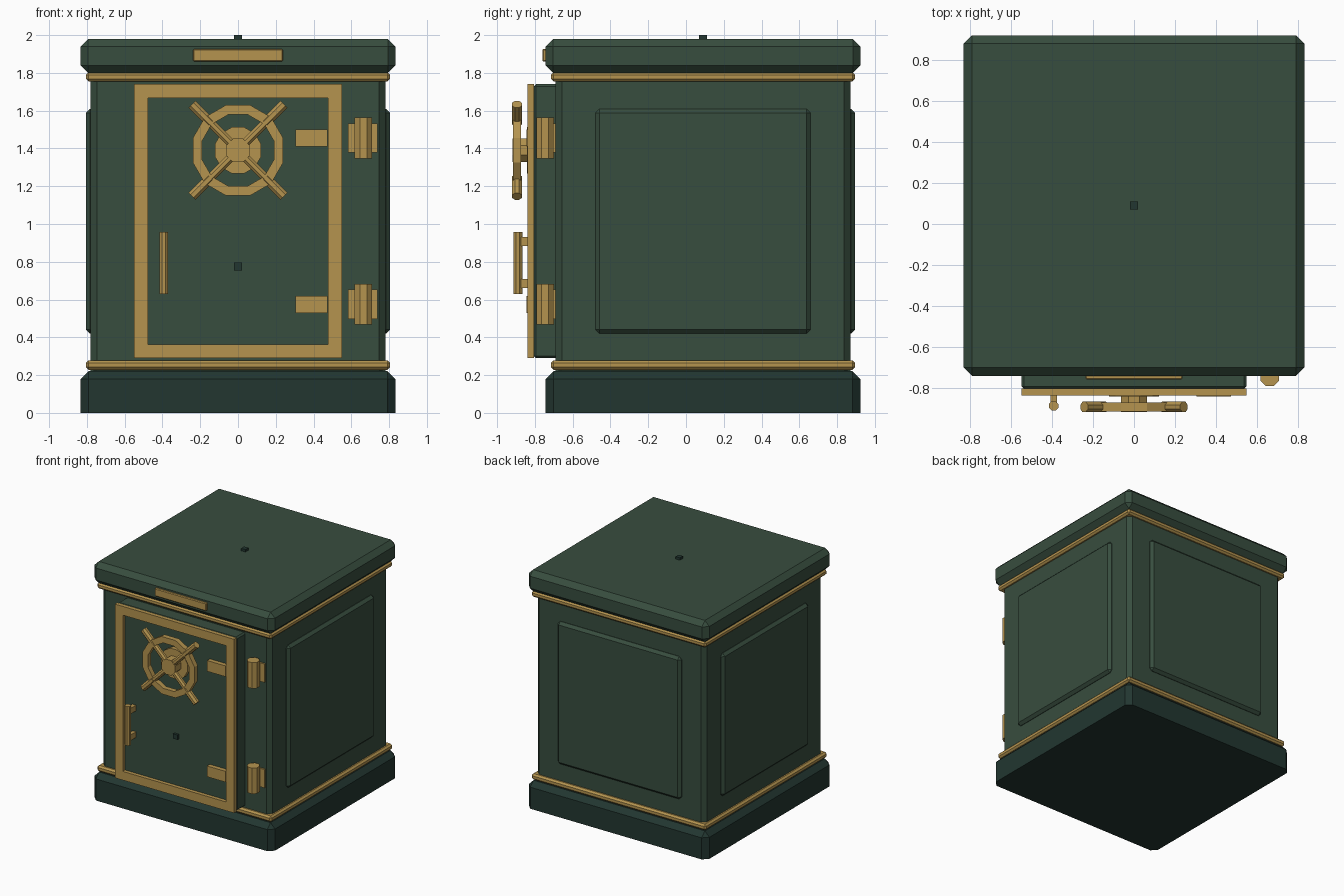
import bpy, bmesh, math
from mathutils import Matrix, Vector

cube = bpy.data.objects.get("Cube")
if cube:
    bpy.data.objects.remove(cube, do_unlink=True)


def material(name, rgb):
    mat = bpy.data.materials.new(name)
    mat.use_nodes = True
    mat.diffuse_color = (*rgb, 1)
    mat.node_tree.nodes["Principled BSDF"].inputs["Base Color"].default_value = (*rgb, 1)
    return mat


GREEN = material("dark green paint", (0.039, 0.075, 0.049))
DARK = material("deep green base", (0.016, 0.037, 0.030))
BRASS = material("brass", (0.46, 0.295, 0.078))
MID = 0.09       # depth centre of the cabinet
DOOR = -0.807    # front of the door


def finish(name, bm, mat):
    bmesh.ops.recalc_face_normals(bm, faces=bm.faces[:])
    mesh = bpy.data.meshes.new(name)
    bm.to_mesh(mesh)
    bm.free()
    mesh.materials.append(mat)
    obj = bpy.data.objects.new(name, mesh)
    bpy.context.collection.objects.link(obj)
    return obj


def box(name, x, y, z, mat, bevel=0, flat_bottom=False):
    """Box between (low, high) pairs, with optional chamfered edges."""
    lo, hi = Vector((x[0], y[0], z[0])), Vector((x[1], y[1], z[1]))
    bm = bmesh.new()
    bmesh.ops.create_cube(bm, size=1, matrix=Matrix.Translation((lo + hi) / 2)
                          @ Matrix.Diagonal((*(hi - lo), 1)))
    if bevel:
        edges = [e for e in bm.edges
                 if not (flat_bottom and all(v.co.z < lo.z + 1e-4 for v in e.verts))]
        bmesh.ops.bevel(bm, geom=edges, offset=bevel, segments=1, affect='EDGES')
    return finish(name, bm, mat)


def slab(name, half, z, mat, bevel, **kw):
    """Square course centred on the cabinet."""
    return box(name, (-half, half), (MID - half, MID + half), z, mat, bevel, **kw)


def rod(name, a, b, radius, mat, sides=8):
    """Prism from a to b with flats facing the axes."""
    a, b = Vector(a), Vector(b)
    bm = bmesh.new()
    turn = (b - a).to_track_quat('Z', 'Y').to_matrix().to_4x4()
    bmesh.ops.create_cone(bm, cap_ends=True, segments=sides, radius1=radius, radius2=radius,
                          depth=(b - a).length,
                          matrix=Matrix.Translation((a + b) / 2) @ turn
                          @ Matrix.Rotation(math.pi / sides, 4, 'Z'))
    return finish(name, bm, mat)


# Cabinet courses
slab("base", 0.833, (0, 0.222), DARK, 0.042, flat_bottom=True)
slab("body", 0.78, (0.19, 1.83), GREEN, 0.033)
slab("lid", 0.833, (1.8, 1.98), GREEN, 0.04)
slab("lower_trim", 0.805, (0.228, 0.278), BRASS, 0.014)
slab("upper_trim", 0.805, (1.754, 1.803), BRASS, 0.014)

# Raised panels on sides and back
for side, sx in (("left", 1), ("right", -1)):
    box(side + "_panel", sorted((sx * 0.74, sx * 0.806)), (MID - 0.57, MID + 0.57),
        (0.42, 1.61), GREEN, 0.022)
box("back_panel", (-0.57, 0.57), (0.83, 0.896), (0.42, 1.61), GREEN, 0.022)

# Door slab and its brass border
box("door", (-0.55, 0.55), (DOOR, -0.67), (0.29, 1.74), GREEN, 0.012)
bm = bmesh.new()
outer, inner = [[bm.verts.new((sx * (0.55 - m), DOOR + 0.002, 1.015 + sz * (0.725 - m)))
                 for sx, sz in ((-1, -1), (1, -1), (1, 1), (-1, 1))] for m in (0, 0.073)]
for i in range(4):
    j = (i + 1) % 4
    bm.faces.new((outer[i], outer[j], inner[j], inner[i]))
front = bmesh.ops.extrude_face_region(bm, geom=bm.faces[:])["geom"]
bmesh.ops.translate(bm, vec=(0, -0.033, 0),
                    verts=[g for g in front if isinstance(g, bmesh.types.BMVert)])
finish("door_border", bm, BRASS)

# Hand wheel
WHEEL, WY = 1.39, -0.895
rod("wheel_plate", (0, DOOR + 0.01, WHEEL), (0, -0.843, WHEEL), 0.127, BRASS, 12)
rod("wheel_shaft", (0, -0.83, WHEEL), (0, WY - 0.024, WHEEL), 0.068, BRASS)
bm = bmesh.new()
start = Matrix.Rotation(math.pi / 12, 3, 'Y')
ring = [bm.verts.new(start @ Vector((r, WY + d, 0)))
        for r, d in ((0.248, -0.021), (0.248, 0.021), (0.196, 0.021), (0.196, -0.021))]
edges = [bm.edges.new((ring[i], ring[(i + 1) % 4])) for i in range(4)]
bmesh.ops.spin(bm, geom=ring + edges, cent=(0, 0, 0), axis=(0, 1, 0),
               angle=math.tau, steps=12, use_merge=True)
bmesh.ops.remove_doubles(bm, verts=bm.verts[:], dist=0.0005)
bmesh.ops.translate(bm, vec=(0, 0, WHEEL), verts=bm.verts[:])
finish("wheel_rim", bm, BRASS)
for i in range(4):
    angle = math.pi / 4 + i * math.pi / 2
    way = Vector((math.cos(angle), 0, math.sin(angle)))
    hub = Vector((0, WY, WHEEL))
    rod(f"wheel_spoke_{i + 1}", hub, hub + way * 0.22, 0.024, BRASS)
    rod(f"wheel_grip_{i + 1}", hub + way * 0.205, hub + way * 0.345, 0.028, BRASS)

# Pull handle
rod("pull_bar", (-0.393, -0.89, 0.63), (-0.393, -0.89, 0.957), 0.025, BRASS)
for name, z in (("lower", 0.685), ("upper", 0.907)):
    box(name + "_pull_post", (-0.409, -0.377), (-0.885, DOOR + 0.01), (z - 0.024, z + 0.024), BRASS)

# Hinges and door straps
for name, z in (("lower", 0.575), ("upper", 1.455)):
    box(name + "_strap", (0.305, 0.475), (-0.844, DOOR + 0.01), (z - 0.045, z + 0.045), BRASS)
    box(name + "_hinge_leaf", (0.583, 0.738), (-0.704, -0.68), (z - 0.077, z + 0.077), BRASS)
    rod(name + "_hinge_barrel", (0.664, -0.746, z - 0.108), (0.664, -0.746, z + 0.108), 0.05, BRASS)

# Lid plate and small square studs
box("lid_plate", (-0.238, 0.238), (-0.761, -0.73), (1.86, 1.927), BRASS, 0.006)
box("top_stud", (-0.02, 0.02), (MID - 0.02, MID + 0.02), (1.96, 2.0), DARK)
box("door_stud", (-0.02, 0.02), (DOOR - 0.02, DOOR + 0.02), (0.755, 0.795), DARK)
